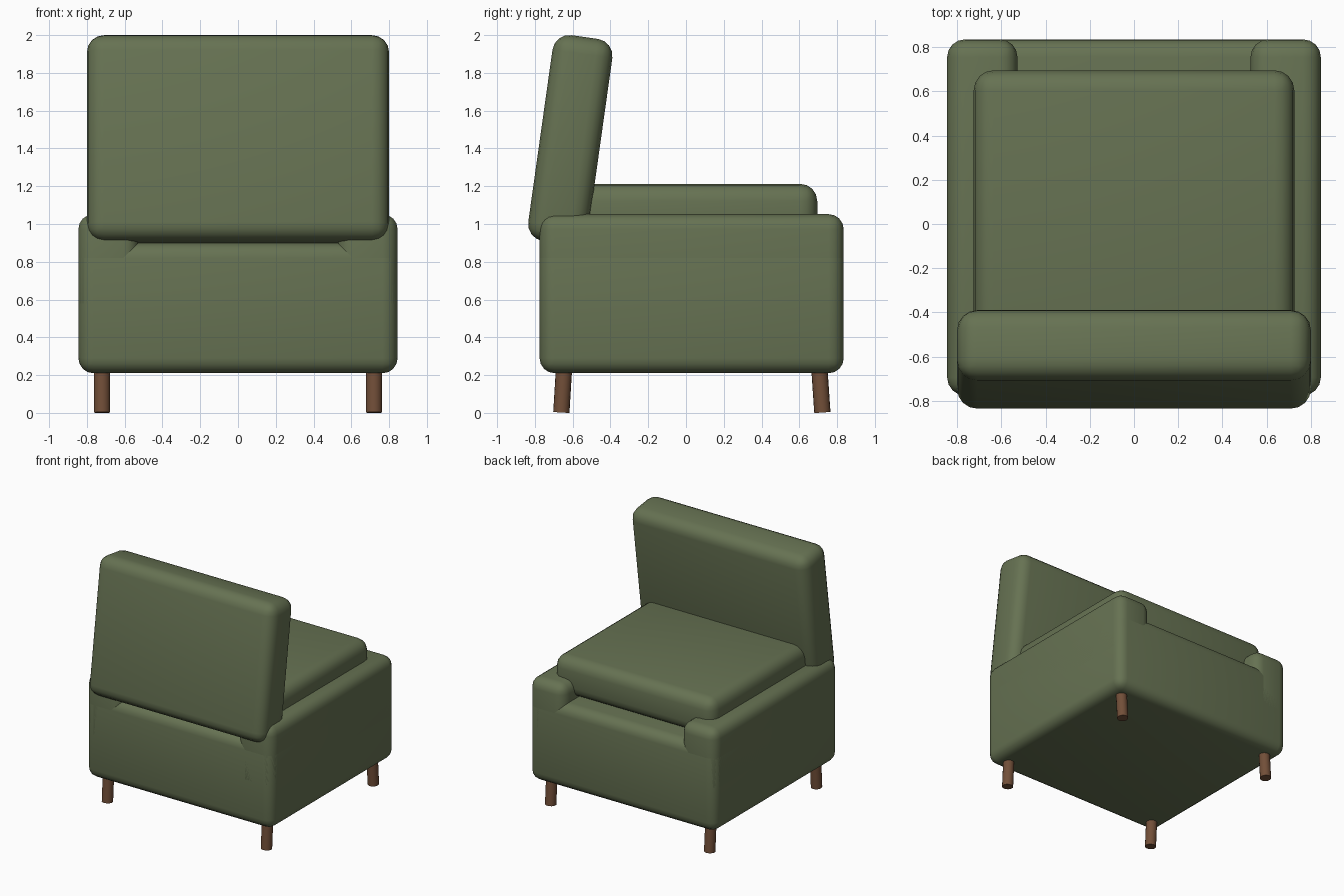
import bpy, math
from mathutils import Vector

if "Cube" in bpy.data.objects:
    bpy.data.objects.remove(bpy.data.objects["Cube"])


def material(name, color):
    m = bpy.data.materials.new(name)
    m.diffuse_color = (*color, 1)
    m.use_nodes = True
    m.node_tree.nodes["Principled BSDF"].inputs["Base Color"].default_value = m.diffuse_color
    return m


fabric = material("olive fabric", (0.133, 0.168, 0.085))
wood = material("brown wood", (0.168, 0.078, 0.040))


def finish(obj, name, mat):
    obj.name = name
    obj.data.materials.append(mat)
    bpy.ops.object.shade_smooth_by_angle(angle=math.radians(35))


def cushion(name, lo, hi, radius, tilt=0.0):
    """Rounded box between two corners, optionally tilted about x."""
    lo, hi = Vector(lo), Vector(hi)
    bpy.ops.mesh.primitive_cube_add(size=1, location=(lo + hi) / 2)
    obj = bpy.context.object
    obj.scale = hi - lo
    bpy.ops.object.transform_apply(location=False, rotation=False, scale=True)
    bev = obj.modifiers.new("rounding", 'BEVEL')
    bev.width = radius
    bev.segments = 4
    bpy.ops.object.modifier_apply(modifier=bev.name)
    obj.rotation_euler.x = tilt
    finish(obj, name, fabric)
    return obj


# Base and low side arms
cushion("base", (-0.845, -0.775, 0.21), (0.845, 0.835, 0.90), 0.08)
for side, label in ((-1, "left"), (1, "right")):
    xs = sorted((side * 0.527, side * 0.845))
    cushion(label + "_arm", (xs[0], -0.775, 0.50), (xs[1], 0.835, 1.052), 0.08)

# Seat cushion and tilted back cushion
cushion("seat_cushion", (-0.725, -0.60, 0.90), (0.725, 0.695, 1.212), 0.09)
cushion("back_cushion", (-0.80, -0.7725, 0.895), (0.80, -0.4525, 1.995), 0.09,
        tilt=-math.radians(8))

# Slightly splayed round legs
for x, sx in ((-0.72, "left"), (0.72, "right")):
    for top, foot, sy in ((-0.645, -0.66, "front"), (0.705, 0.722, "rear")):
        a, b = Vector((x, foot, 0.002)), Vector((x, top, 0.25))
        bpy.ops.mesh.primitive_cylinder_add(vertices=16, radius=0.043,
                                            depth=(b - a).length,
                                            location=(a + b) / 2)
        leg = bpy.context.object
        leg.rotation_euler = (b - a).to_track_quat('Z', 'Y').to_euler()
        finish(leg, f"{sy}_{sx}_leg", wood)
